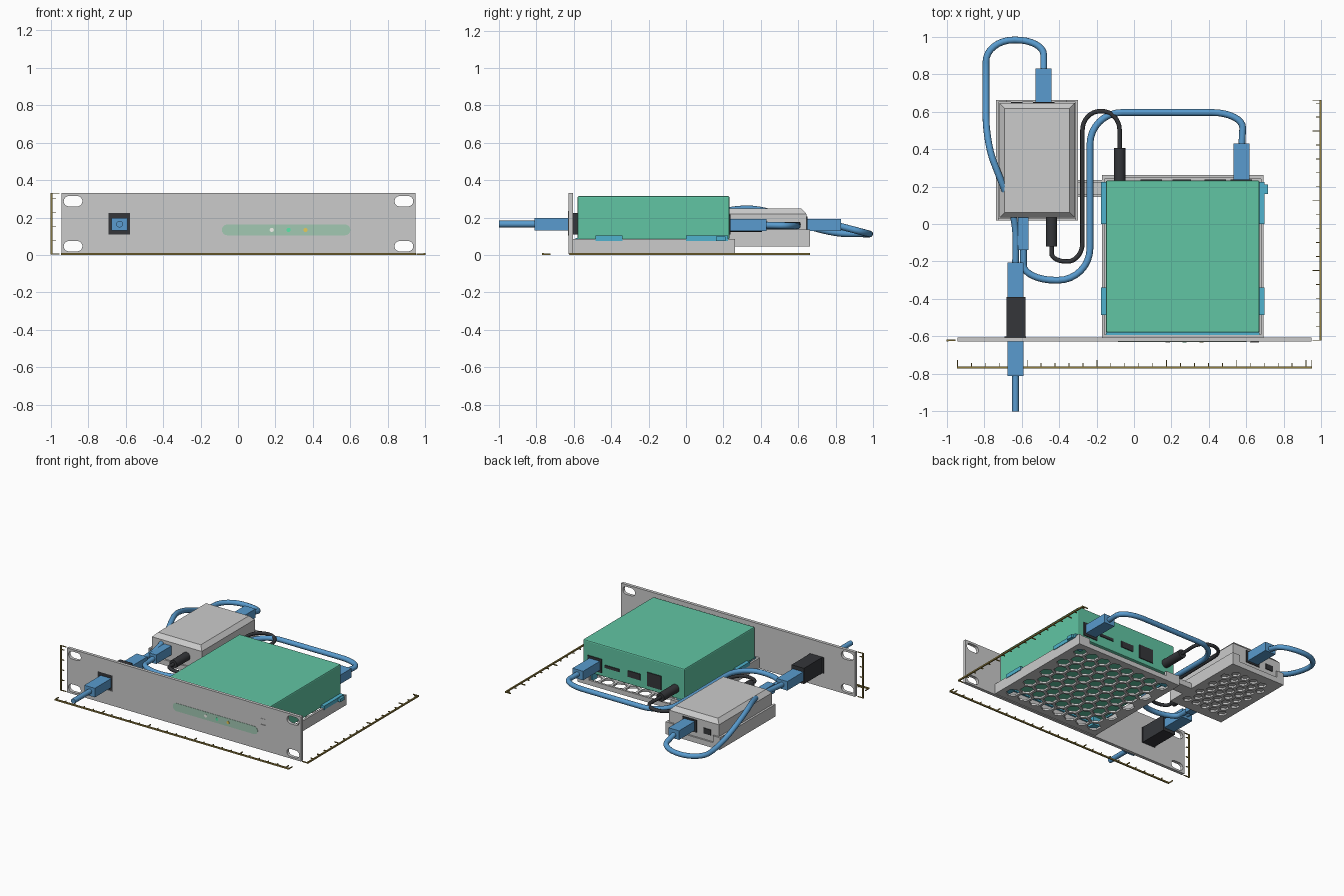
import bpy, bmesh
from math import radians, sqrt, pi, cos, sin
from mathutils import Vector

if "Cube" in bpy.data.objects:
    bpy.data.objects.remove(bpy.data.objects["Cube"])

MATS = {}
COLS = {"blue": (0.10, 0.33, 0.62), "green": (0.12, 0.56, 0.37), "dark": (0.035, 0.037, 0.042),
        "teal": (0.08, 0.45, 0.62), "gold": (0.30, 0.22, 0.05), "pale": (0.36, 0.58, 0.45),
        "white": (0.9, 0.9, 0.85), "led_green": (0.1, 0.8, 0.4), "yellow": (0.8, 0.6, 0.1)}


def paint(ob, col):
    if col:
        if col not in MATS:
            MATS[col] = bpy.data.materials.new(col)
            MATS[col].diffuse_color = (*COLS[col], 1)
        ob.data.materials.append(MATS[col])
    return ob


def mesh_object(name, bm, col=None):
    bmesh.ops.recalc_face_normals(bm, faces=bm.faces[:])
    me = bpy.data.meshes.new(name)
    bm.to_mesh(me)
    bm.free()
    ob = bpy.data.objects.new(name, me)
    bpy.context.collection.objects.link(ob)
    return paint(ob, col)


def add_box(bm, x0, x1, y0, y1, z0, z1):
    vs = bmesh.ops.create_cube(bm, size=1)["verts"]
    for v in vs:
        v.co = ((x0 + x1) / 2 + v.co.x * (x1 - x0), (y0 + y1) / 2 + v.co.y * (y1 - y0),
                (z0 + z1) / 2 + v.co.z * (z1 - z0))
    return vs


def boxes(name, dims, col=None, bevel=0):
    bm = bmesh.new()
    for d in dims:
        add_box(bm, *d)
    if bevel:
        bmesh.ops.bevel(bm, geom=bm.edges[:], offset=bevel, segments=2, affect='EDGES', profile=0.5)
    return mesh_object(name, bm, col)


def prism(bm, pts, offset):
    f = bm.faces.new([bm.verts.new(p) for p in pts])
    new = bmesh.ops.extrude_face_region(bm, geom=[f])["geom"]
    bmesh.ops.translate(bm, verts=[g for g in new if isinstance(g, bmesh.types.BMVert)], vec=offset)


def capsule(x, z, half_w, r, y, n=8):
    right = [(x + half_w - r + r * sin(pi * i / n), y, z - r * cos(pi * i / n)) for i in range(n + 1)]
    return right + [(2 * x - px, y, 2 * z - pz) for px, _, pz in right]


def cut(ob, bm):
    cutter = mesh_object(ob.name + "_cutter", bm)
    cutter.hide_render = True
    m = ob.modifiers.new("holes", 'BOOLEAN')
    m.operation, m.object, m.solver = 'DIFFERENCE', cutter, 'EXACT'
    bpy.context.view_layer.objects.active = ob
    bpy.ops.object.modifier_apply(modifier="holes")
    bpy.data.objects.remove(cutter)


def hex_floor(name, x0, x1, y0, y1, z0, z1, pitch, margin, wall):
    floor = boxes(name, [(x0, x1, y0, y1, z0, z1)])
    r, dy = (pitch - wall) / sqrt(3), pitch * sqrt(3) / 2
    cols = int((x1 - x0 - 2 * margin) / pitch)
    rows = int((y1 - y0 - 2 * margin - 2 * r) / dy) + 1
    bm = bmesh.new()
    for j in range(rows):
        n = cols - j % 2
        for i in range(n):
            cx = (x0 + x1) / 2 + (i - (n - 1) / 2) * pitch
            cy = (y0 + y1) / 2 + (j - (rows - 1) / 2) * dy
            prism(bm, [(cx + r * sin(k * pi / 3), cy + r * cos(k * pi / 3), z0 - 0.02)
                       for k in range(6)], (0, 0, z1 - z0 + 0.04))
    cut(floor, bm)


def cylinder_y(name, x, z, y0, y1, r, col):
    bm = bmesh.new()
    prism(bm, [(x + r * cos(a * pi / 12), y0, z + r * sin(a * pi / 12)) for a in range(24)], (0, y1 - y0, 0))
    ob = mesh_object(name, bm, col)
    smooth(ob)


def smooth(ob):
    bpy.ops.object.select_all(action='DESELECT')
    ob.select_set(True)
    bpy.context.view_layer.objects.active = ob
    bpy.ops.object.shade_smooth_by_angle(angle=radians(40))


def cable(name, pts, radius, corner, col):
    # straight runs joined by rounded corners
    pts = [Vector(p) for p in pts]
    knots = [(pts[0], pts[0], pts[0])]
    for a, p, b in zip(pts, pts[1:], pts[2:]):
        ra = min(corner, (p - a).length * 0.48)
        rb = min(corner, (b - p).length * 0.48)
        u, w = (p - a).normalized(), (b - p).normalized()
        s, e = p - u * ra, p + w * rb
        knots += [(s - u * 0.005, s, s + u * ra * 0.55), (e - w * rb * 0.55, e, e + w * 0.005)]
    knots.append((pts[-1],) * 3)
    cu = bpy.data.curves.new(name, 'CURVE')
    cu.dimensions, cu.bevel_depth, cu.bevel_resolution = '3D', radius, 4
    cu.resolution_u, cu.use_fill_caps = 8, True
    sp = cu.splines.new('BEZIER')
    sp.bezier_points.add(len(knots) - 1)
    for bp, (l, c, r) in zip(sp.bezier_points, knots):
        bp.handle_left_type = bp.handle_right_type = 'FREE'
        bp.co, bp.handle_left, bp.handle_right = c, l, r
    ob = bpy.data.objects.new(name, cu)
    bpy.context.collection.objects.link(ob)
    paint(ob, col)


# front panel with rack slots and jack opening
YF, YB = -0.628, -0.605
bm = bmesh.new()
prism(bm, capsule(0.003, 0.168, 0.945, 0.012, YF, 4), (0, YB - YF, 0))
bm.free()
panel = boxes("front_panel", [(-0.942, 0.948, YF, YB, 0.005, 0.33)])
bm = bmesh.new()
for x in (-0.88, 0.885):
    for z in (0.047, 0.287):
        prism(bm, capsule(x, z, 0.05, 0.028, YF - 0.02), (0, 0.07, 0))
add_box(bm, -0.69, -0.575, YF - 0.02, YB + 0.02, 0.11, 0.225)
cut(panel, bm)

# light strip, indicators and small release tab on the panel
bm = bmesh.new()
prism(bm, capsule(0.257, 0.134, 0.343, 0.029, YF - 0.002), (0, 0.01, 0))
mesh_object("light_strip", bm, "pale")
for x, c in ((0.18, "white"), (0.27, "led_green"), (0.36, "yellow")):
    cylinder_y("indicator_" + c, x, 0.134, YF - 0.004, YF + 0.01, 0.011, c)
boxes("release_tab", [(0.62, 0.667, YF - 0.004, YF + 0.01, 0.11, 0.193),
                      (0.624, 0.667, YF - 0.002, YF + 0.01, 0.196, 0.236)])

# main tray
hex_floor("main_tray_floor", -0.17, 0.69, -0.606, 0.26, 0.01, 0.024, 0.1, 0.03, 0.018)
boxes("main_tray_walls", [(-0.172, -0.157, -0.606, 0.262, 0.01, 0.085),
                          (0.677, 0.692, -0.606, 0.262, 0.01, 0.085),
                          (-0.172, 0.692, 0.247, 0.262, 0.01, 0.045),
                          (-0.157, 0.677, -0.606, -0.59, 0.01, 0.085),
                          (-0.172, -0.06, 0.24, 0.262, 0.01, 0.08),
                          (0.6, 0.692, 0.24, 0.262, 0.01, 0.08)])

# main device with ports
boxes("main_device", [(-0.15, 0.67, -0.58, 0.232, 0.083, 0.315)], "green", 0.008)
boxes("main_device_ports", [(0.035, 0.15, 0.22, 0.238, 0.115, 0.215), (0.205, 0.305, 0.22, 0.238, 0.14, 0.185),
                            (0.375, 0.49, 0.22, 0.238, 0.155, 0.175), (0.515, 0.63, 0.22, 0.238, 0.11, 0.21)], "dark")
clips = [(-0.15, 0.67, -0.592, -0.578, 0.075, 0.09), (0.69, 0.715, 0.16, 0.21, 0.075, 0.098)]
for y0, y1 in ((-0.485, -0.34), (0.0, 0.225)):
    clips += [(-0.177, -0.148, y0, y1, 0.075, 0.103), (0.668, 0.697, y0, y1, 0.075, 0.103)]
boxes("retaining_clips", clips, "teal")
boxes("device_feet", [(x, x + 0.06, y, y + 0.06, 0.024, 0.085)
                      for x in (-0.14, 0.6) for y in (-0.57, 0.165)], "teal")

# small tray and the bridge joining it to the main tray
hex_floor("small_tray_floor", -0.735, -0.3, 0.02, 0.66, 0.046, 0.06, 0.075, 0.03, 0.02)
boxes("small_tray_walls", [(-0.737, -0.722, 0.018, 0.662, 0.046, 0.135), (-0.313, -0.298, 0.018, 0.662, 0.046, 0.135),
                           (-0.722, -0.313, 0.018, 0.03, 0.046, 0.085), (-0.722, -0.313, 0.65, 0.662, 0.046, 0.085),
                           (-0.722, -0.68, 0.65, 0.662, 0.046, 0.135), (-0.36, -0.313, 0.65, 0.662, 0.046, 0.135)])
boxes("tray_bridge", [(-0.3, -0.17, 0.145, 0.235, 0.046, 0.06), (-0.3, -0.17, 0.145, 0.16, 0.046, 0.085),
                      (-0.3, -0.17, 0.22, 0.235, 0.046, 0.085)])

# small device: box with a sloped lid
bm = bmesh.new()
add_box(bm, -0.718, -0.316, 0.034, 0.645, 0.06, 0.218)
top = max(bm.faces, key=lambda f: f.calc_center_median().z)
bmesh.ops.inset_region(bm, faces=[top], thickness=0.04, depth=0)
bmesh.ops.translate(bm, verts=top.verts[:], vec=(0, 0, 0.03))
mesh_object("small_device", bm)
boxes("small_device_ports", [(-0.655, -0.595, 0.63, 0.65, 0.125, 0.165),
                             (-0.54, -0.425, 0.63, 0.65, 0.115, 0.205)], "dark")

# pass-through jack
boxes("panel_jack", [(-0.69, -0.575, -0.622, -0.6, 0.11, 0.225), (-0.68, -0.58, -0.6, -0.39, 0.11, 0.225)], "dark")

# network plugs
for name, x, y0, y1, z in (("front_plug", -0.632, -0.81, -0.61, 0.165), ("jack_rear_plug", -0.632, -0.4, -0.205, 0.165),
                           ("small_device_rear_plug", -0.482, 0.64, 0.83, 0.16),
                           ("main_device_plug", 0.573, 0.23, 0.43, 0.16)):
    boxes(name, [(x - 0.043, x + 0.043, y0, y1, z - 0.033, z + 0.033)], "blue")
boxes("small_device_front_plug", [(-0.62, -0.562, -0.14, 0.04, 0.127, 0.193)], "blue")

# network cables
cable("front_cable", [(-0.632, -1.0, 0.165), (-0.632, -0.8, 0.165)], 0.018, 0, "blue")
cable("rear_loop_cable", [(-0.632, -0.21, 0.165), (-0.628, 0.03, 0.18), (-0.71, 0.23, 0.248), (-0.79, 0.44, 0.245),
                          (-0.79, 0.74, 0.115), (-0.79, 0.982, 0.112), (-0.482, 0.982, 0.112),
                          (-0.482, 0.82, 0.155)], 0.018, 0.15, "blue")
cable("device_link_cable", [(-0.59, -0.13, 0.158), (-0.59, -0.3, 0.155), (-0.235, -0.3, 0.155), (-0.235, 0.595, 0.155),
                            (0.585, 0.595, 0.155), (0.575, 0.42, 0.16)], 0.018, 0.17, "blue")

# power plugs and lead
cylinder_y("small_power_plug", -0.44, 0.15, -0.12, 0.04, 0.03, "dark")
cylinder_y("main_power_plug", -0.077, 0.155, 0.23, 0.405, 0.031, "dark")
cable("power_lead", [(-0.44, -0.11, 0.15), (-0.44, -0.2, 0.15), (-0.275, -0.2, 0.15), (-0.275, 0.602, 0.165),
                     (-0.077, 0.602, 0.165), (-0.077, 0.39, 0.155)], 0.012, 0.1, "dark")

# dimension rulers: minor tick per unit, longer one every fifth
STEP, T = 0.0744, 0.004


def ruler(name, start, length, tick_box, bar):
    n = int(length / STEP)
    marks = [(start + i * STEP, 0.04 if i % 5 == 0 else 0.022) for i in range(n + 1)]
    marks.append((start + length, 0.04))
    boxes(name, [bar] + [tick_box(p, l) for p, l in marks], "gold")


ruler("width_ruler", -0.942, 1.89, lambda p, l: (p - T / 2, p + T / 2, -0.765, -0.765 + l, 0.001, 0.009),
      (-0.944, 0.95, -0.77, -0.76, 0, 0.01))
ruler("depth_ruler", -0.62, 1.28, lambda p, l: (0.993 - l, 0.993, p - T / 2, p + T / 2, 0.001, 0.009),
      (0.99, 1.0, -0.622, 0.662, 0, 0.01))
ruler("height_ruler", 0.005, 0.325, lambda p, l: (-0.993, -0.993 + l, -0.625, -0.617, p - T / 2, p + T / 2),
      (-1.0, -0.99, -0.626, -0.616, 0.002, 0.332))

for m in bpy.data.materials:
    if m.users and not m.is_grease_pencil:
        m.use_nodes = True
        m.node_tree.nodes["Principled BSDF"].inputs["Base Color"].default_value = m.diffuse_color
